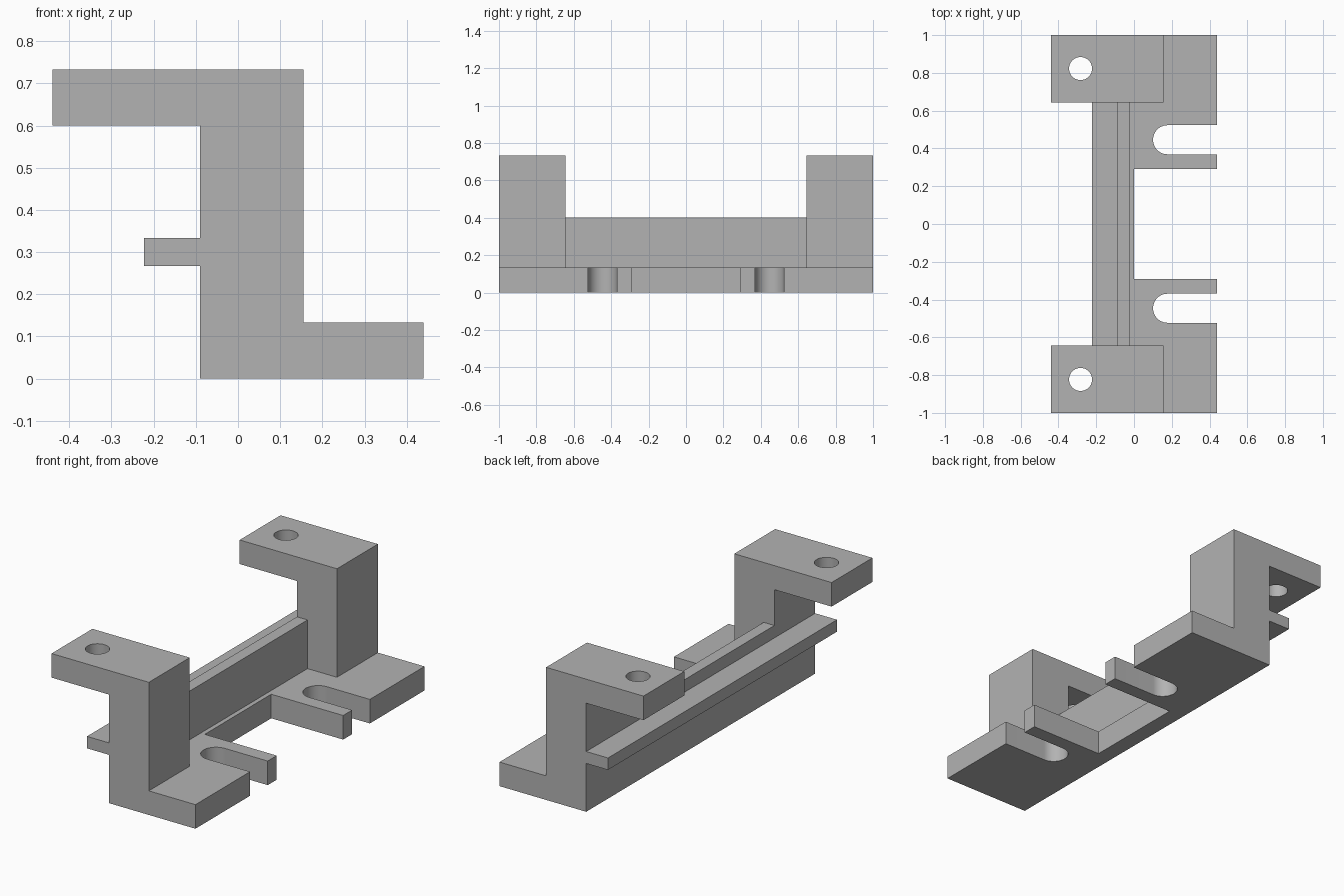
import bpy
import bmesh
from math import radians
from mathutils import Matrix, Vector

cube = bpy.data.objects.get("Cube")
if cube:
    bpy.data.objects.remove(cube, do_unlink=True)

grey = bpy.data.materials.new("plain grey")
grey.use_nodes = True
grey.diffuse_color = (0.45, 0.45, 0.45, 1)
grey.node_tree.nodes["Principled BSDF"].inputs["Base Color"].default_value = grey.diffuse_color


def finish(bm, name):
    bmesh.ops.recalc_face_normals(bm, faces=bm.faces)
    mesh = bpy.data.meshes.new(name)
    bm.to_mesh(mesh)
    bm.free()
    mesh.materials.append(grey)
    obj = bpy.data.objects.new(name, mesh)
    bpy.context.collection.objects.link(obj)
    return obj


def extrude_profile(name, profile, y0, y1):
    """Solid with an x-z outline, running from y0 to y1."""
    bm = bmesh.new()
    face = bm.faces.new([bm.verts.new((x, y0, z)) for x, z in profile])
    new = bmesh.ops.extrude_face_region(bm, geom=[face])["geom"]
    verts = [v for v in new if isinstance(v, bmesh.types.BMVert)]
    bmesh.ops.translate(bm, verts=verts, vec=(0, y1 - y0, 0))
    return finish(bm, name)


def box(name, x0, x1, y0, y1, z0, z1):
    return extrude_profile(name, [(x0, z0), (x1, z0), (x1, z1), (x0, z1)], y0, y1)


def cylinder(name, x, y, z, radius, depth):
    bm = bmesh.new()
    bmesh.ops.create_cone(bm, cap_ends=True, segments=48, radius1=radius, radius2=radius,
                          depth=depth, matrix=Matrix.Translation(Vector((x, y, z))))
    return finish(bm, name)


def combine(body, tool, operation):
    mod = body.modifiers.new(operation.lower(), "BOOLEAN")
    mod.operation, mod.solver, mod.object = operation, "EXACT", tool
    bpy.context.view_layer.objects.active = body
    bpy.ops.object.modifier_apply(modifier=mod.name)
    bpy.data.objects.remove(tool, do_unlink=True)


back, front, column, edge = -0.09, 0.44, 0.155, -0.025
plate, top, arm, inner = 0.133, 0.733, 0.6, 0.643
ledge = [(back, 0.333), (-0.223, 0.333), (-0.223, 0.267), (back, 0.267)]

# Middle: foot plate, upright rail and rear ledge
body = extrude_profile("mounting_bracket", [
    (back, 0), (front, 0), (front, plate), (edge, plate),
    (edge, 0.402), (back, 0.402)] + ledge, -inner, inner)

# Ends: Z-shaped brackets with a rearward arm on top
for side in (-1, 1):
    end = extrude_profile("end_bracket", [
        (back, 0), (front, 0), (front, plate), (column, plate), (column, top),
        (-front, top), (-front, arm), (back, arm)] + ledge, side * inner, side)
    combine(body, end, "UNION")

# Wide notch in the foot plate
combine(body, box("notch_cutter", 0, 0.6, -0.29, 0.29, -0.1, 0.2), "DIFFERENCE")

# Open round-ended slots and arm bolt holes
for side in (-1, 1):
    y, r = side * 0.446, 0.077
    combine(body, cylinder("slot_end_cutter", 0.178, y, 0, r, 0.4), "DIFFERENCE")
    combine(body, box("slot_cutter", 0.178, 0.6, y - r, y + r, -0.1, 0.2), "DIFFERENCE")
    combine(body, cylinder("hole_cutter", -0.283, side * 0.823, 0.67, 0.061, 0.4), "DIFFERENCE")

# Merge flat neighbours and shade the round walls smoothly
bm = bmesh.new()
bm.from_mesh(body.data)
bmesh.ops.remove_doubles(bm, verts=bm.verts, dist=0.0002)
bmesh.ops.dissolve_limit(bm, angle_limit=radians(0.5), verts=bm.verts, edges=bm.edges)
bm.to_mesh(body.data)
bm.free()
bpy.ops.object.select_all(action="DESELECT")
body.select_set(True)
bpy.context.view_layer.objects.active = body
bpy.ops.object.shade_smooth_by_angle(angle=radians(30))
